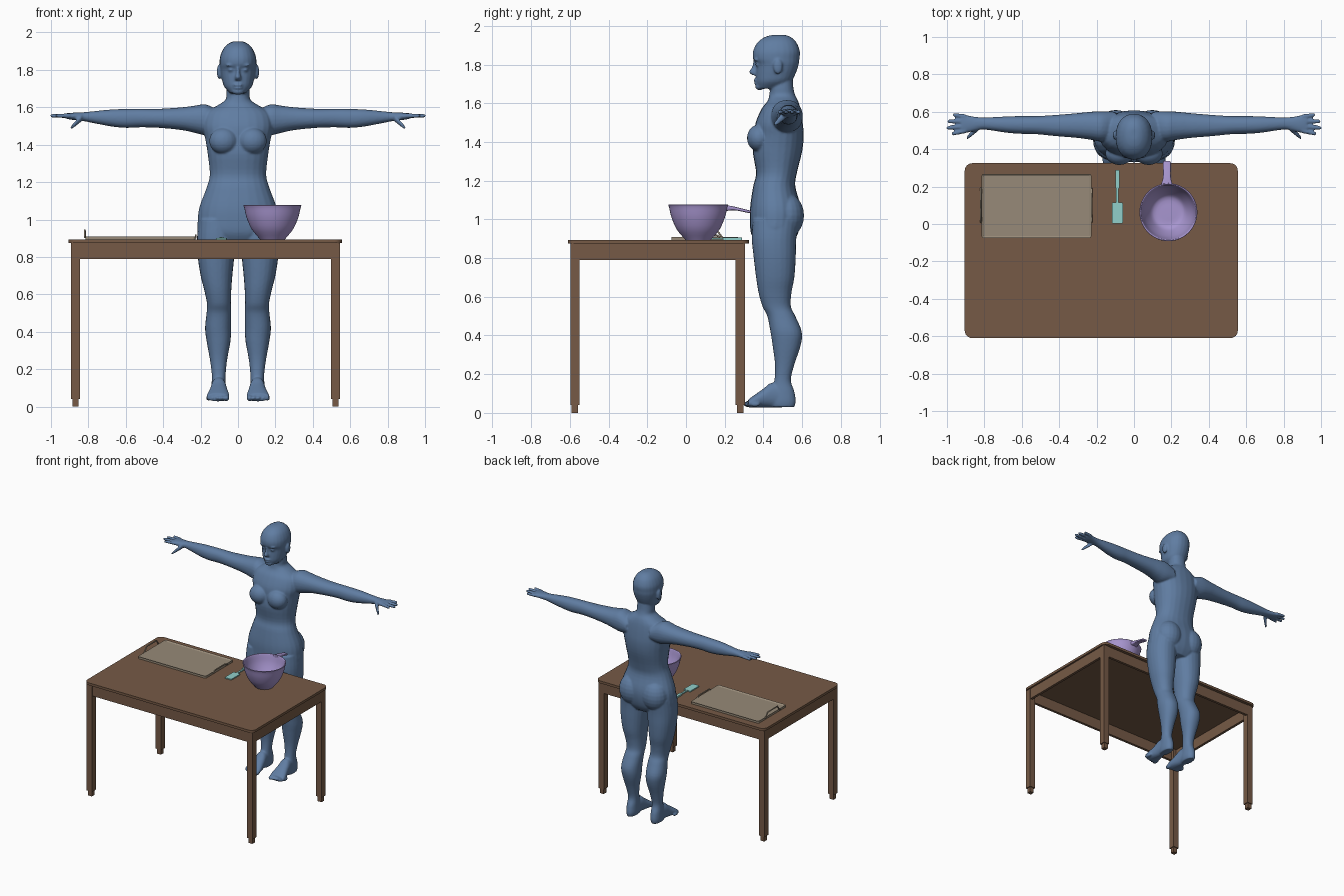
import bpy, bmesh, math
from mathutils import Matrix, Vector

cube = bpy.data.objects.get("Cube")
if cube:
    bpy.data.objects.remove(cube, do_unlink=True)


def material(name, *rgb):
    lin = [((c / 255 + 0.055) / 1.055) ** 2.4 for c in rgb] + [1]
    mat = bpy.data.materials.new(name)
    mat.use_nodes = True
    mat.diffuse_color = lin
    node = next(n for n in mat.node_tree.nodes if n.type == 'BSDF_PRINCIPLED')
    node.inputs["Base Color"].default_value = lin
    return mat


SKIN = material("slate blue", 96, 125, 162)
WOOD = material("brown wood", 118, 90, 70)
BOARD = material("pale taupe", 151, 138, 120)
LILAC = material("lilac", 168, 150, 208)
TEAL = material("pale teal", 145, 208, 203)


def finish(name, bm, mat, smooth=True):
    """Turn a bmesh into a named, coloured object."""
    bmesh.ops.recalc_face_normals(bm, faces=bm.faces)
    mesh = bpy.data.meshes.new(name)
    bm.to_mesh(mesh)
    bm.free()
    mesh.materials.append(mat)
    obj = bpy.data.objects.new(name, mesh)
    bpy.context.collection.objects.link(obj)
    if smooth:
        bpy.ops.object.select_all(action='DESELECT')
        obj.select_set(True)
        bpy.context.view_layer.objects.active = obj
        bpy.ops.object.shade_smooth_by_angle(angle=math.radians(40))
    return obj


def spline(rows, steps):
    """Smooth interpolation through rows of numbers."""
    out = []
    last = len(rows) - 1
    for i in range(last):
        a, b, c, d = rows[max(i - 1, 0)], rows[i], rows[i + 1], rows[min(i + 2, last)]
        for k in range(steps):
            t = k / steps
            out.append([q + t / 2 * (r - p + t * (2 * p - 5 * q + 4 * r - s + t * (3 * (q - r) + s - p)))
                        for p, q, r, s in zip(a, b, c, d)])
    return out + [rows[-1]]


def loft(bm, axis, rows, side=1, sides=24, steps=4, power=2.2):
    """Closed tube along an axis; each row is (position, low, high, low, high)."""
    rings = []
    for t, a0, a1, b0, b1 in spline(rows, steps):
        ring = []
        for k in range(sides):
            ang = math.tau * k / sides
            u, v = [math.copysign(abs(w) ** (2 / power), w) for w in (math.cos(ang), math.sin(ang))]
            a, b = (a0 + a1 + u * (a1 - a0)) / 2, (b0 + b1 + v * (b1 - b0)) / 2
            x, y, z = {'x': (t, a, b), 'y': (a, t, b), 'z': (a, b, t)}[axis]
            ring.append(bm.verts.new((x * side, y, z)))
        rings.append(ring)
    for r0, r1 in zip(rings, rings[1:]):
        for k in range(sides):
            j = (k + 1) % sides
            bm.faces.new((r0[k], r0[j], r1[j], r1[k]))
    bm.faces.new(rings[0])
    bm.faces.new(rings[-1])


def blob(bm, centre, radii):
    mat = Matrix.Translation(centre) @ Matrix.Diagonal((*radii, 1))
    bmesh.ops.create_uvsphere(bm, u_segments=20, v_segments=12, radius=1, matrix=mat)


def box(bm, x0, x1, y0, y1, z0, z1):
    mat = Matrix.Translation(((x0 + x1) / 2, (y0 + y1) / 2, (z0 + z1) / 2))
    mat = mat @ Matrix.Diagonal((x1 - x0, y1 - y0, z1 - z0, 1))
    return bmesh.ops.create_cube(bm, size=1, matrix=mat)["verts"]


def round_corners(bm, verts, radius):
    edges = {e for v in verts for e in v.link_edges
             if abs(e.verts[0].co.z - e.verts[1].co.z) > 0.001}
    bmesh.ops.bevel(bm, geom=list(edges), offset=radius, segments=6, profile=0.5, affect='EDGES')


def mirrored(rows):
    return [(z, -w, w, front, back) for z, w, front, back in rows]


# Figure: overlapping volumes fused into one skin
bm = bmesh.new()
torso = [(1.76, .058, .45, .55), (1.68, .062, .435, .555), (1.64, .067, .43, .565),
         (1.61, .11, .42, .58), (1.57, .17, .39, .592), (1.5, .188, .36, .603),
         (1.43, .175, .352, .608), (1.35, .162, .345, .6), (1.24, .151, .362, .573),
         (1.17, .168, .347, .565), (1.07, .205, .332, .592), (1, .215, .33, .595),
         (.93, .21, .335, .58), (.88, .14, .36, .55)]
loft(bm, 'z', mirrored(torso))
head = [(1.953, .02, .45, .51), (1.943, .047, .41, .54), (1.915, .077, .37, .57),
        (1.87, .096, .347, .588), (1.83, .098, .346, .586), (1.8, .095, .361, .582),
        (1.75, .086, .361, .565), (1.71, .074, .362, .54), (1.675, .042, .37, .48)]
loft(bm, 'z', mirrored(head))
nose = [(1.82, .009, .348, .39), (1.785, .011, .34, .39), (1.762, .017, .325, .39), (1.745, .017, .342, .39)]
loft(bm, 'z', mirrored(nose), sides=12)
blob(bm, (0, .362, 1.719), (.027, .014, .008))
blob(bm, (0, .365, 1.704), (.024, .014, .008))
blob(bm, (0, .38, 1.685), (.032, .022, .018))

leg = [(1, .02, .21, .345, .58), (.9, .012, .219, .34, .57), (.8, .02, .215, .35, .567),
       (.7, .03, .2, .362, .56), (.62, .036, .18, .375, .545), (.55, .038, .166, .395, .542),
       (.5, .036, .168, .42, .565), (.42, .037, .176, .436, .598), (.35, .04, .168, .447, .593),
       (.25, .058, .15, .46, .56), (.17, .066, .14, .457, .542), (.11, .066, .142, .44, .56),
       (.06, .065, .143, .43, .567), (.03, .072, .138, .44, .56)]
foot = [(.5, .07, .14, .028, .15), (.44, .062, .145, .028, .155), (.4, .055, .152, .028, .125),
        (.35, .046, .166, .028, .09), (.322, .048, .168, .028, .07)]
arm = [(.1, .45, .6, 1.46, 1.58), (.17, .44, .603, 1.45, 1.615), (.23, .45, .6, 1.463, 1.609),
       (.3, .46, .593, 1.478, 1.6), (.42, .47, .583, 1.49, 1.592), (.52, .48, .577, 1.493, 1.592),
       (.6, .482, .577, 1.49, 1.591), (.68, .488, .575, 1.498, 1.588), (.78, .503, .57, 1.517, 1.578),
       (.82, .505, .57, 1.525, 1.574), (.86, .495, .575, 1.53, 1.572), (.9, .487, .583, 1.535, 1.57),
       (.925, .488, .585, 1.542, 1.567)]
fingers = [(.498, .482, .975), (.523, .513, 1.003), (.549, .549, .997), (.574, .584, .968)]


def digit(bm, side, start, end, r0, r1):
    rows = []
    for t, r in ((0, r0), (.5, (r0 + r1) / 2), (.9, r1), (1, r1 / 2)):
        x, y, z = Vector(start).lerp(Vector(end), t)
        rows.append((x, y - r, y + r, z - r, z + r))
    loft(bm, 'x', rows, side, sides=12)


for side in (1, -1):
    loft(bm, 'z', leg, side)
    loft(bm, 'y', foot, side)
    loft(bm, 'x', arm, side)
    for base, tip, reach in fingers:
        digit(bm, side, (.9, base, 1.554), (reach, tip, 1.555), .013, .01)
    digit(bm, side, (.835, .515, 1.545), (.895, .458, 1.488), .02, .011)
    for i in range(5):
        size = .016 if i == 0 else .013
        blob(bm, (side * (.062 + .024 * i), .324 + .002 * i * i, .045), (size, .028, size))
    blob(bm, (side * .078, .377, 1.42), (.076, .062, .07))       # bust
    blob(bm, (side * .097, .52, 1.02), (.1, .09, .115))          # buttocks
    blob(bm, (side * .1, .475, 1.79), (.013, .024, .04))         # ear
    blob(bm, (side * .036, .373, 1.8), (.017, .014, .011))       # eye
    blob(bm, (side * .036, .365, 1.825), (.03, .014, .008))      # brow
figure = finish("figure", bm, SKIN)
remesh = figure.modifiers.new("fuse", 'REMESH')
remesh.mode = 'VOXEL'
remesh.voxel_size = .006
remesh.use_smooth_shade = True
soften = figure.modifiers.new("soften", 'SMOOTH')
soften.factor = .5
soften.iterations = 4

# Table top
bm = bmesh.new()
round_corners(bm, box(bm, -.905, .555, -.61, .325, .874, .893), .04)
finish("table_top", bm, WOOD)

# Table legs with narrower feet
for xname, x in (("right", -.869), ("left", .521)):
    for yname, y in (("front", -.574), ("back", .281)):
        bm = bmesh.new()
        for half, low, high in ((.024, .04, .875), (.017, 0, .04)):
            box(bm, x - half, x + half, y - half, y + half, low, high)
        finish(f"table_leg_{yname}_{xname}", bm, WOOD, False)

# Aprons between the legs
bm = bmesh.new()
for y in (-.585, .292):
    box(bm, -.85, .5, y - .01, y + .01, .79, .876)
for x in (-.88, .532):
    box(bm, x - .01, x + .01, -.555, .26, .79, .876)
finish("table_apron", bm, WOOD, False)

# Serving board with a sunken floor
bm = bmesh.new()
round_corners(bm, box(bm, -.815, -.228, -.075, .268, .893, .909), .012)
bm.normal_update()
top = [f for f in bm.faces if f.normal.z > .9]
bmesh.ops.inset_region(bm, faces=top, thickness=.012)
bmesh.ops.translate(bm, verts=list({v for f in top for v in f.verts}), vec=(0, 0, -.007))
finish("serving_board", bm, BOARD, False)

# Board handles
for name, x, rise in (("right", -.819, .942), ("left", -.226, .916)):
    curve = bpy.data.curves.new(f"board_handle_{name}", 'CURVE')
    curve.dimensions = '3D'
    curve.bevel_depth = .005
    path = curve.splines.new('POLY')
    points = [(.01, .903), (.04, rise), (.16, rise), (.19, .903)]
    path.points.add(len(points) - 1)
    for point, (y, z) in zip(path.points, points):
        point.co = (x, y, z, 1)
    curve.materials.append(BOARD)
    bpy.context.collection.objects.link(bpy.data.objects.new(curve.name, curve))

# Spatula
bm = bmesh.new()
round_corners(bm, box(bm, -.118, -.06, .003, .115, .894, .902), .006)
box(bm, -.095, -.082, .11, .2, .895, .903)
round_corners(bm, box(bm, -.1, -.078, .19, .29, .894, .906), .006)
finish("spatula", bm, TEAL, False)

# Mixing bowl, outside up to the rim and back down inside
bm = bmesh.new()
profile = [(.066, .893), (.074, .903), (.112, .95), (.138, 1.01), (.15, 1.06), (.155, 1.075),
           (.148, 1.076), (.143, 1.06), (.131, 1.01), (.105, .953), (.078, .921), (.03, .918)]
loft(bm, 'z', [(z, -r, r, -r, r) for r, z in profile], sides=48, steps=3, power=2)
bowl = finish("bowl", bm, LILAC)
bowl.location = (.184, .063, 0)

# Bowl handle
bm = bmesh.new()
loft(bm, 'y', [(.205, .142, .208, 1.042, 1.073), (.25, .155, .197, 1.047, 1.066),
               (.325, .155, .197, 1.033, 1.047), (.336, .16, .192, 1.035, 1.044)], power=4)
finish("bowl_handle", bm, LILAC)
